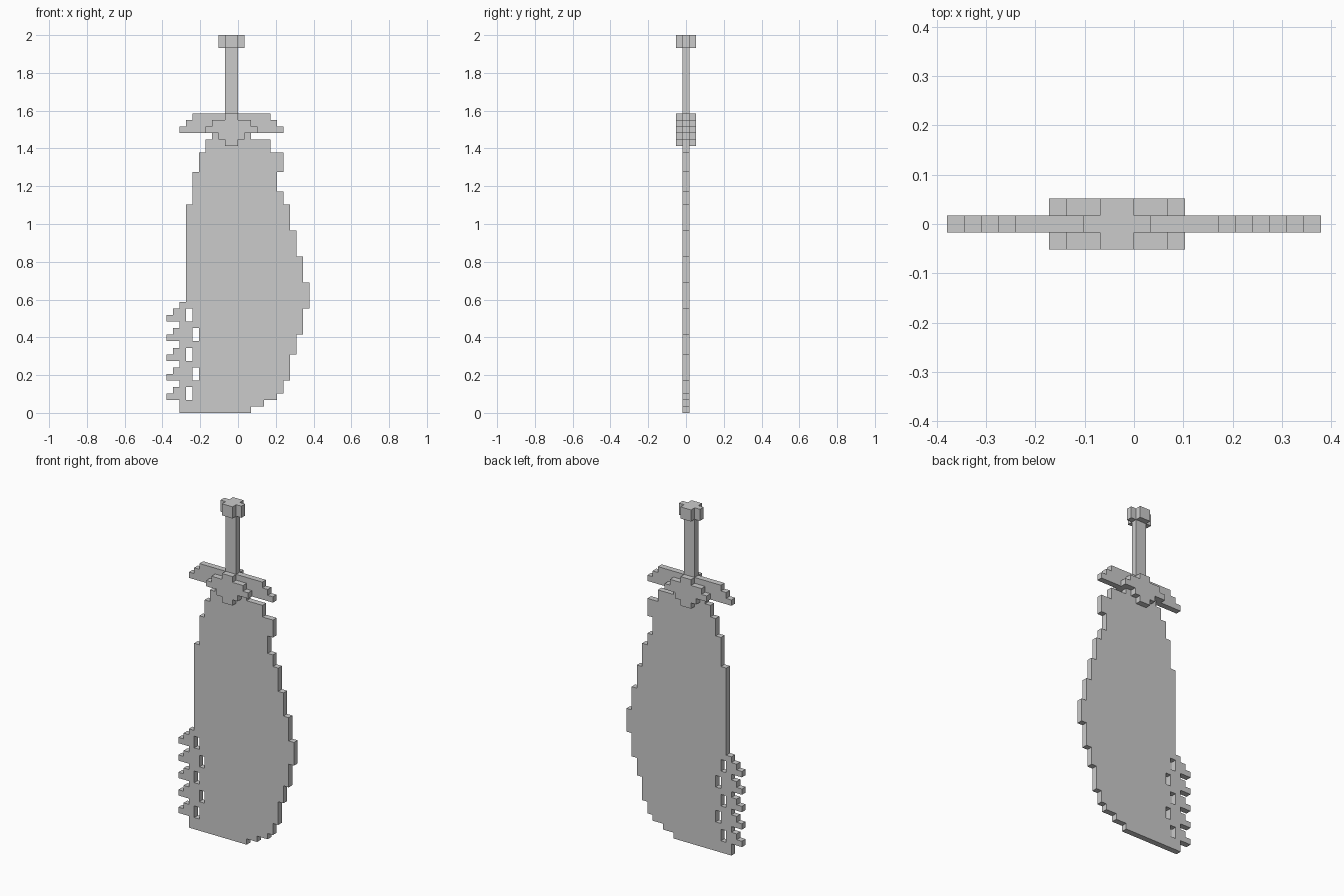
import bpy, bmesh, math
from mathutils import Vector

if "Cube" in bpy.data.objects:
    bpy.data.objects.remove(bpy.data.objects["Cube"])

U = 2 / 58          # size of one block: model is 22 wide, 58 tall


def plate(name, runs, holes=(), y0=-0.5, y1=0.5, mirror=False):
    """Blocky plate from (z0, z1, x0, x1) runs of blocks, minus holes, extruded y0..y1."""
    def cells(boxes):
        return {(x, z) for z0, z1, x0, x1 in boxes
                for x in range(x0, x1) for z in range(z0, z1)}

    bm = bmesh.new()
    verts = {}

    def vert(x, z):
        if (x, z) not in verts:
            verts[x, z] = bm.verts.new(((x - 11) * U, y0 * U, z * U))
        return verts[x, z]

    for x, z in sorted(cells(runs) - cells(holes)):
        bm.faces.new((vert(x, z), vert(x + 1, z), vert(x + 1, z + 1), vert(x, z + 1)))
    ext = bmesh.ops.extrude_face_region(bm, geom=bm.faces[:], use_keep_orig=True)
    moved = [g for g in ext["geom"] if isinstance(g, bmesh.types.BMVert)]
    bmesh.ops.translate(bm, verts=moved, vec=Vector((0, (y1 - y0) * U, 0)))
    bmesh.ops.recalc_face_normals(bm, faces=bm.faces[:])
    bmesh.ops.dissolve_limit(bm, angle_limit=math.radians(1),
                             verts=bm.verts[:], edges=bm.edges[:])
    me = bpy.data.meshes.new(name)
    bm.to_mesh(me)
    bm.free()
    ob = bpy.data.objects.new(name, me)
    bpy.context.collection.objects.link(ob)
    if mirror:
        mod = ob.modifiers.new("Mirror", 'MIRROR')
        mod.use_axis = (False, True, False)
        mod.use_mirror_merge = False
    return ob


# Blade: left half follows the stepped spine, right half the curved edge
SPLIT = 10
spine = [(42, 43, 7), (40, 42, 6), (37, 40, 5), (32, 37, 4), (17, 32, 3), (0, 17, 2)]
edge = [(42, 43, 13), (40, 42, 16), (37, 40, 18), (34, 37, 17), (32, 34, 18),
        (28, 32, 19), (24, 28, 20), (20, 24, 21), (16, 20, 22), (12, 16, 21),
        (9, 12, 20), (5, 9, 19), (3, 5, 18), (2, 3, 17), (1, 2, 15), (0, 1, 13)]
blade = [(a, b, x, SPLIT) for a, b, x in spine] + [(a, b, SPLIT, x) for a, b, x in edge]

# Five saw teeth, with a slot behind each, alternating in depth
slots = []
for i in range(5):
    z = 2 + 3 * i
    blade += [(z, z + 1, 0, 2), (z + 1, z + 2, 1, 2)]
    sx = 3 + i % 2
    slots.append((z, z + 2, sx, sx + 1))
plate("blade", blade, slots)

# Cross guard, and raised emblem on both faces
plate("cross_guard", [(43, 44, 2, 18), (44, 45, 3, 17), (45, 46, 4, 16)])
plate("guard_emblem", [(41, 42, 9, 11), (42, 43, 8, 12), (43, 44, 6, 14),
                       (44, 45, 7, 13), (45, 46, 9, 11)], y0=0.5, y1=1.5, mirror=True)

# Grip and plus-shaped pommel
plate("grip", [(46, 56, 9, 11)])
plate("pommel", [(56, 58, 8, 12)])
plate("pommel_sides", [(56, 58, 9, 11)], y0=0.5, y1=1.5, mirror=True)
